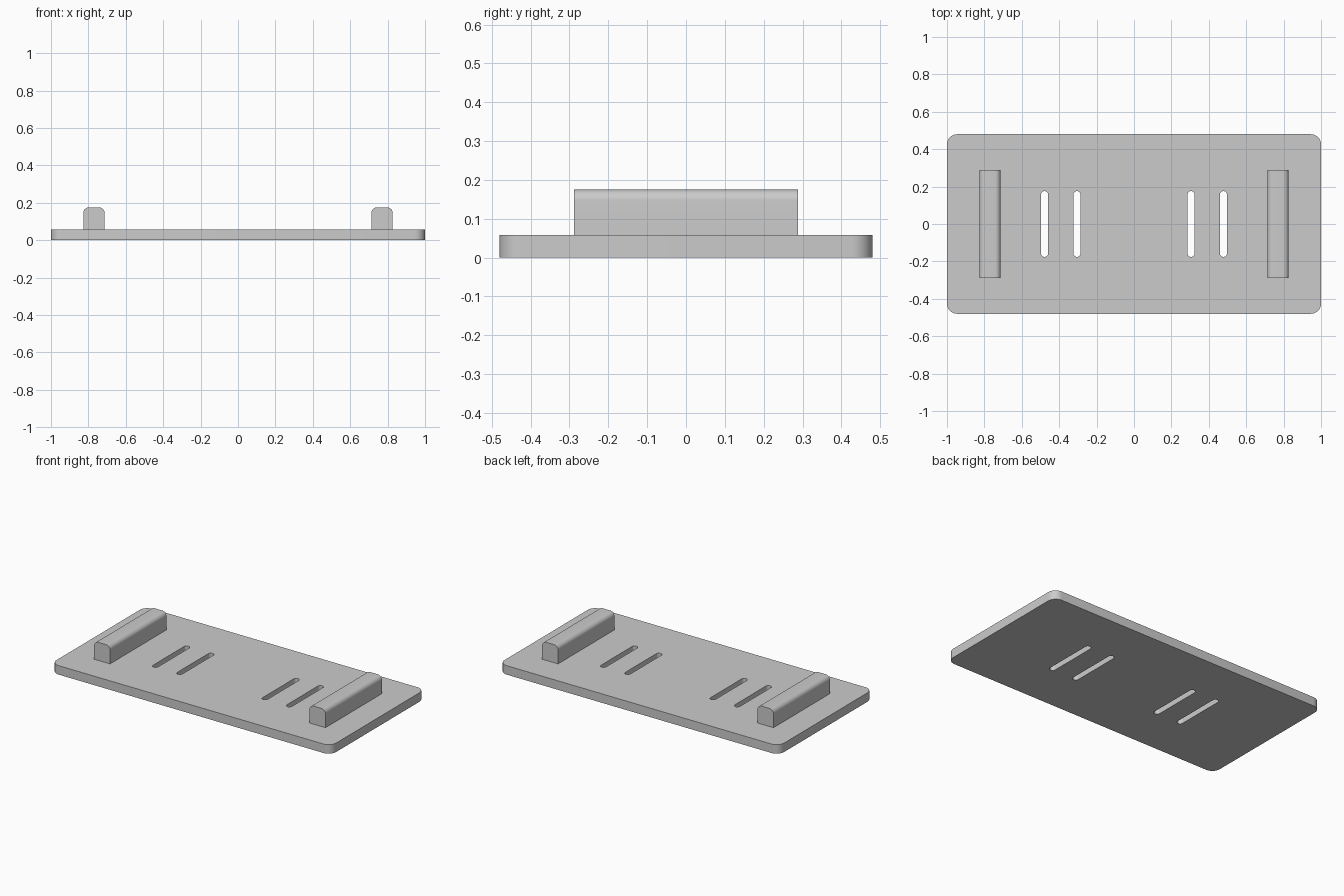
import bpy, bmesh
from math import sin, cos, pi
from mathutils import Vector

cube = bpy.data.objects.get("Cube")
if cube:
    bpy.data.objects.remove(cube, do_unlink=True)

grey = bpy.data.materials.new("light grey")
grey.use_nodes = True
grey.diffuse_color = (0.6, 0.6, 0.6, 1)
grey.node_tree.nodes["Principled BSDF"].inputs["Base Color"].default_value = (0.6, 0.6, 0.6, 1)

PLATE_TOP = 0.058


def rounded_outline(width, height, top_r, bottom_r, steps=8):
    """Counter-clockwise outline centred on the origin; zero radius gives a sharp corner."""
    points = []
    for i, (sx, sy) in enumerate([(1, 1), (-1, 1), (-1, -1), (1, -1)]):
        r = top_r if sy > 0 else bottom_r
        cx, cy = sx * (width / 2 - r), sy * (height / 2 - r)
        for k in range(steps + 1 if r else 1):
            a = (i + k / steps) * pi / 2
            points.append((cx + r * cos(a), cy + r * sin(a)))
    return points


def prism(name, outline, direction, place):
    """Extrude an outline, placed in space by a function, along a direction."""
    bm = bmesh.new()
    face = bm.faces.new([bm.verts.new(place(u, v)) for u, v in outline])
    ext = bmesh.ops.extrude_face_region(bm, geom=[face], use_keep_orig=True)
    moved = [g for g in ext["geom"] if isinstance(g, bmesh.types.BMVert)]
    bmesh.ops.translate(bm, verts=moved, vec=Vector(direction))
    bmesh.ops.recalc_face_normals(bm, faces=bm.faces)
    mesh = bpy.data.meshes.new(name)
    bm.to_mesh(mesh)
    bm.free()
    mesh.materials.append(grey)
    obj = bpy.data.objects.new(name, mesh)
    bpy.context.collection.objects.link(obj)
    return obj


def smooth(obj):
    bpy.ops.object.select_all(action="DESELECT")
    obj.select_set(True)
    bpy.context.view_layer.objects.active = obj
    bpy.ops.object.shade_smooth_by_angle(angle=pi / 6)


# Base plate with rounded corners
plate = prism("base_plate", rounded_outline(2, 0.96, 0.055, 0.055),
              (0, 0, PLATE_TOP), lambda u, v: (u, v, 0))

# Four rounded slots through the plate
slot = rounded_outline(0.037, 0.352, 0.018, 0.018)
for x in (-0.478, -0.305, 0.305, 0.478):
    cutter = prism("slot_cutter", slot, (0, 0, 0.2), lambda u, v: (x + u, v, -0.07))
    cutter.hide_render = True
    cut = plate.modifiers.new("slot", "BOOLEAN")
    cut.operation = "DIFFERENCE"
    cut.solver = "EXACT"
    cut.object = cutter
    bpy.context.view_layer.objects.active = plate
    bpy.ops.object.modifier_apply(modifier=cut.name)
    bpy.data.objects.remove(cutter, do_unlink=True)
smooth(plate)

# Raised rails with rounded upper edges
rail_height = 0.117
rail = rounded_outline(0.114, rail_height, 0.029, 0)
for name, x in (("left_rail", 0.77), ("right_rail", -0.77)):
    smooth(prism(name, rail, (0, 0.576, 0),
                 lambda u, v: (x + u, -0.288, PLATE_TOP + rail_height / 2 + v)))
